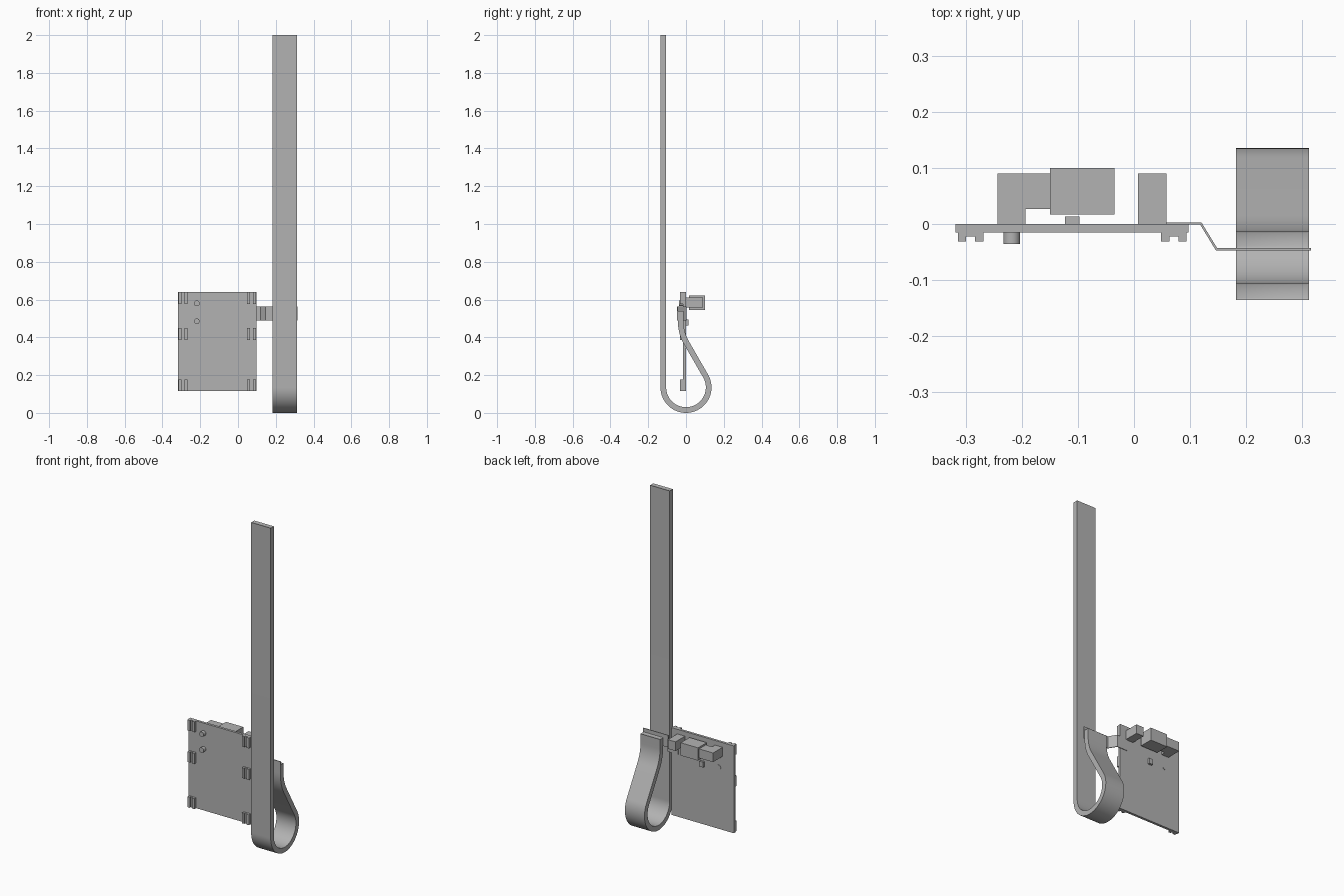
import bpy, bmesh
from math import cos, sin, radians
from mathutils import Vector

cube = bpy.data.objects.get("Cube")
if cube:
    bpy.data.objects.remove(cube, do_unlink=True)

grey = bpy.data.materials.new("plain grey")
grey.use_nodes = True
grey.diffuse_color = (0.45, 0.45, 0.45, 1)
grey.node_tree.nodes["Principled BSDF"].inputs["Base Color"].default_value = grey.diffuse_color


def finish(name, bm, smooth=False):
    bmesh.ops.recalc_face_normals(bm, faces=bm.faces)
    mesh = bpy.data.meshes.new(name)
    bm.to_mesh(mesh)
    bm.free()
    mesh.materials.append(grey)
    obj = bpy.data.objects.new(name, mesh)
    bpy.context.collection.objects.link(obj)
    if smooth:
        bpy.ops.object.select_all(action='DESELECT')
        obj.select_set(True)
        bpy.context.view_layer.objects.active = obj
        bpy.ops.object.shade_smooth_by_angle(angle=radians(30))
    return obj


def prism(name, points, place, low, high):
    """Extrude a flat outline between two depths."""
    bm = bmesh.new()
    face = bm.faces.new([bm.verts.new(place(a, b, low)) for a, b in points])
    new = bmesh.ops.extrude_face_region(bm, geom=[face])["geom"]
    shift = Vector(place(0, 0, high)) - Vector(place(0, 0, low))
    bmesh.ops.translate(bm, vec=shift, verts=[v for v in new if isinstance(v, bmesh.types.BMVert)])
    return finish(name, bm)


def box(name, x, y, z):
    outline = [(x[0], y[0]), (x[1], y[0]), (x[1], y[1]), (x[0], y[1])]
    return prism(name, outline, lambda a, b, c: (a, b, c), *z)


def peg(name, x, z, radius, y, sides=32):
    bm = bmesh.new()
    bmesh.ops.create_cone(bm, cap_ends=True, segments=sides, radius1=radius, radius2=radius, depth=y[1] - y[0])
    for v in bm.verts:
        v.co = (x + v.co.x, (y[0] + y[1]) / 2 + v.co.z, z + v.co.y)
    return finish(name, bm, True)


def ribbon(name, path, thickness, place, low, high, cap_inset=0):
    """Sweep a rectangular section along a flat path."""
    path = [Vector(p) for p in path]
    bm = bmesh.new()
    rings = []
    for i, p in enumerate(path):
        into = (p - path[max(i - 1, 0)]).normalized()
        out = (path[min(i + 1, len(path) - 1)] - p).normalized()
        t = (into + out).normalized()
        # widen the section at corners to keep the thickness
        side = Vector((-t.y, t.x)) * thickness / 2 / max(t.dot(into), t.dot(out))
        rings.append([bm.verts.new(place(*q, d)) for q, d in
                      ((p + side, low), (p - side, low), (p - side, high), (p + side, high))])
    for r, s in zip(rings, rings[1:]):
        for k in range(4):
            n = (k + 1) % 4
            bm.faces.new((r[k], r[n], s[n], s[k]))
    caps = [bm.faces.new(rings[0]), bm.faces.new(rings[-1])]
    bmesh.ops.recalc_face_normals(bm, faces=bm.faces)
    if cap_inset:
        bmesh.ops.inset_individual(bm, faces=caps, thickness=cap_inset, depth=-0.002)
    return finish(name, bm, True)


def arc(cy, cz, radius, start, end, steps):
    angles = [radians(start + (end - start) * i / steps) for i in range(steps + 1)]
    return [(cy + radius * cos(a), cz + radius * sin(a)) for a in angles]


# Long strap: straight, teardrop loop, short upright end
end_y, bend = -0.028, 0.224
strap_path = [(-0.12, 2.0)] + arc(0, 0.135, 0.12, 180, 390, 48)
strap_path += arc(end_y + bend, 0.484, bend, 210, 180, 10) + [(end_y, 0.54)]
ribbon("strap", strap_path, 0.03, lambda y, z, x: (x, y, z), 0.182, 0.312, 0.005)

# Cranked connector tab between board and strap
ribbon("connector_tab", [(0.05, 0.001), (0.119, 0.001), (0.147, -0.045), (0.315, -0.045)],
       0.004, lambda x, y, z: (x, y, z), 0.49, 0.563)

# Circuit board with round hole
board = box("board", (-0.318, 0.097), (-0.015, 0), (0.115, 0.64))
cutter = peg("hole_cutter", -0.11, 0.285, 0.05, (-0.1, 0.1), 48)
cutter.hide_render = True
cutter.hide_viewport = True
cut = board.modifiers.new("round hole", 'BOOLEAN')
cut.operation = 'DIFFERENCE'
cut.solver = 'EXACT'
cut.object = cutter

# U-shaped clips in two columns on the front of the board
for side, x in (("right", -0.314), ("left", 0.048)):
    u = [(0, -0.014), (0, -0.031), (0.015, -0.031), (0.015, -0.022),
         (0.031, -0.022), (0.031, -0.031), (0.046, -0.031), (0.046, -0.014)]
    for level, z in (("lower", 0.115), ("middle", 0.387), ("upper", 0.577)):
        prism(f"{side}_{level}_clip", [(x + a, b) for a, b in u],
              lambda a, b, c: (a, b, c), z, z + 0.063)

# Front pegs
for level, z in (("lower", 0.485), ("upper", 0.58)):
    peg(f"{level}_peg", -0.218, z, 0.015, (-0.036, 0.002))

# Components on the back of the board
prism("stepped_block", [(-0.243, 0), (-0.193, 0), (-0.193, 0.027), (-0.15, 0.027),
                        (-0.15, 0.09), (-0.243, 0.09)], lambda a, b, c: (a, b, c), 0.557, 0.612)
box("large_block", (-0.15, -0.035), (0.017, 0.1), (0.545, 0.622))
box("small_block", (0.007, 0.058), (0, 0.09), (0.557, 0.612))
box("chip", (-0.123, -0.097), (0, 0.013), (0.463, 0.495))
